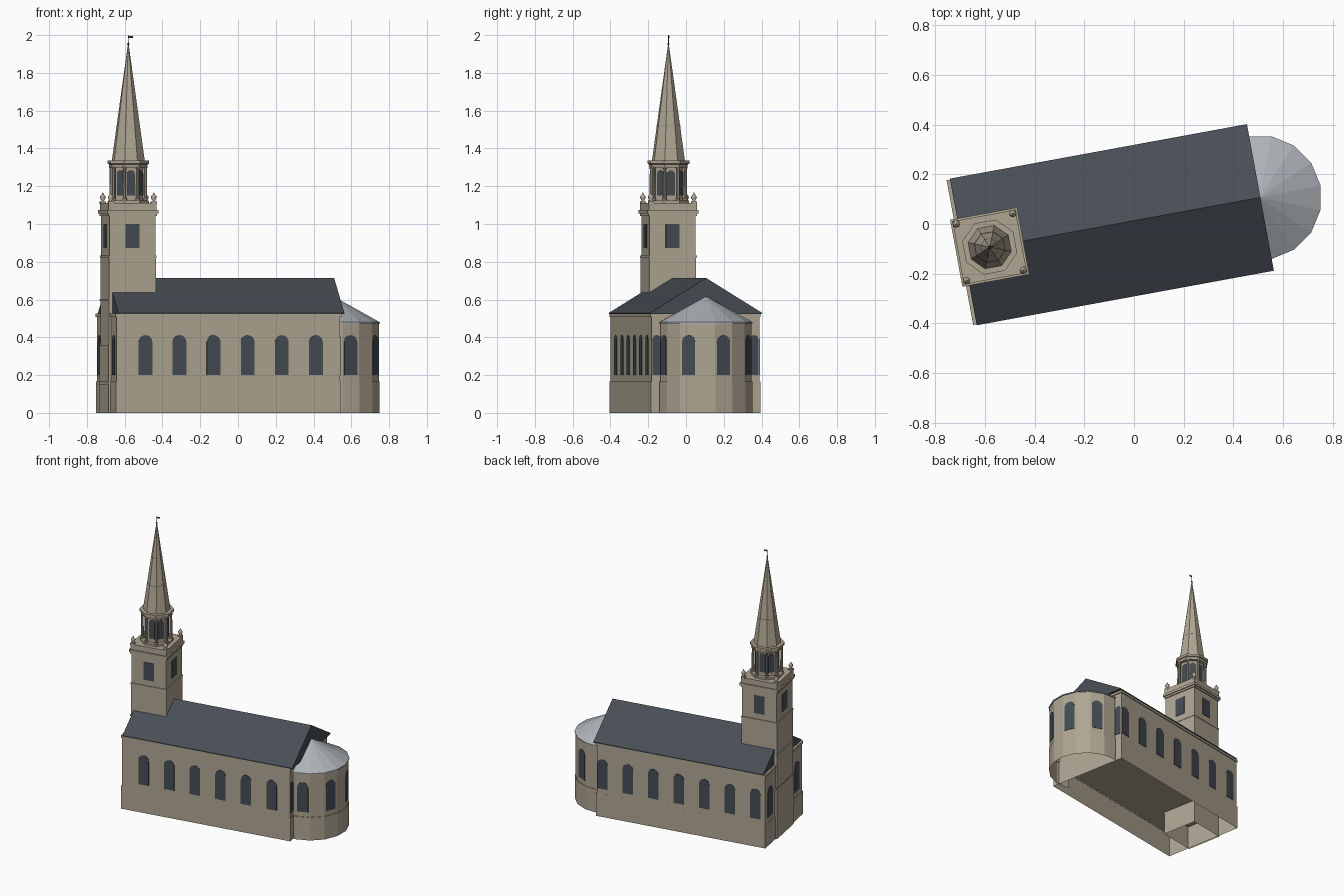
import bpy, bmesh
from math import sin, cos, pi, radians
from mathutils import Matrix, Vector

cube = bpy.data.objects.get("Cube")
if cube:
    bpy.data.objects.remove(cube, do_unlink=True)

TURN = radians(10.4)
PLACE = Matrix.Translation((-0.096, -0.004, 0)) @ Matrix.Rotation(TURN, 4, 'Z')


def material(name, rgb):
    m = bpy.data.materials.new(name)
    m.use_nodes = True
    m.diffuse_color = (*rgb, 1)
    m.node_tree.nodes["Principled BSDF"].inputs["Base Color"].default_value = (*rgb, 1)
    return m


STONE = material("stone", (0.43, 0.38, 0.29))
SLATE = material("slate", (0.065, 0.076, 0.09))
GLASS = material("dark_glass", (0.058, 0.072, 0.086))
LEAD = material("lead", (0.42, 0.45, 0.48))
IRON = material("iron", (0.06, 0.06, 0.055))


def loft(name, rings, mat, bottom=True, top=True, closed=True, smooth=False):
    """Skin a stack of equal rings of points."""
    bm = bmesh.new()
    rows = [[bm.verts.new(p) for p in ring] for ring in rings]
    n = len(rows[0])
    for a, b in zip(rows, rows[1:]):
        for i in range(n if closed else n - 1):
            j = (i + 1) % n
            bm.faces.new((a[i], a[j], b[j], b[i]))
    if bottom:
        bm.faces.new(rows[0][::-1])
    if top:
        bm.faces.new(rows[-1])
    if bottom and top:
        bmesh.ops.recalc_face_normals(bm, faces=bm.faces)
    mesh = bpy.data.meshes.new(name)
    bm.to_mesh(mesh)
    bm.free()
    mesh.materials.append(mat)
    for p in mesh.polygons:
        p.use_smooth = smooth and len(p.vertices) == 4
    ob = bpy.data.objects.new(name, mesh)
    ob.matrix_world = PLACE
    bpy.context.collection.objects.link(ob)
    return ob


def box(name, u0, u1, v0, v1, z0, z1, mat=STONE, **kw):
    ring = lambda z: [(u0, v0, z), (u1, v0, z), (u1, v1, z), (u0, v1, z)]
    return loft(name, [ring(z0), ring(z1)], mat, **kw)


def turned(name, cu, cv, profile, mat=STONE, n=8, start=pi / 8, **kw):
    """Regular n-sided solid from (radius, height) pairs."""
    rings = [[(cu + r * cos(start + 2 * pi * i / n), cv + r * sin(start + 2 * pi * i / n), z)
              for i in range(n)] for r, z in profile]
    return loft(name, rings, mat, **kw)


def pane(name, pos, angle, w, h, arched=True):
    """Thin window plate whose outward normal points along angle; pos is the sill centre."""
    r = w / 2
    if arched:
        outline = [(-r, 0), (r, 0)] + [(r * cos(pi * k / 8), h - r + r * sin(pi * k / 8))
                                      for k in range(9)]
    else:
        outline = [(-r, 0), (r, 0), (r, h), (-r, h)]
    out = Vector((cos(angle), sin(angle), 0))
    side = Vector((-sin(angle), cos(angle), 0))
    base = Vector(pos)
    rings = [[base + out * d + side * s + Vector((0, 0, t)) for s, t in outline]
             for d in (-0.002, 0.003)]
    return loft(name, rings, GLASS)


# Nave: open plinth, walls, cornice and gabled roof
W, E, HV = -0.609, 0.594, 0.290
STEP = 0.165
box("nave_plinth", W - 0.004, E + 0.004, -HV - 0.004, HV + 0.004, 0, STEP, bottom=False, top=False)
box("nave_walls", W, E, -HV, HV, STEP - 0.002, 0.51)
box("nave_cornice", W - 0.006, E + 0.006, -HV - 0.006, HV + 0.006, 0.508, 0.526)
gable = [(-0.3, 0.524), (0.3, 0.524), (0.3, 0.53), (0, 0.714), (-0.3, 0.53)]
loft("nave_roof", [[(u, v, z) for v, z in gable] for u in (-0.601, 0.615)], SLATE)

# Nave windows
SILL, WW, WH = 0.2, 0.074, 0.212
for i in range(6):
    pane("front_window", (-0.454 + 0.1834 * i, -HV, SILL), -pi / 2, WW, WH)
for i in range(7):
    pane("back_window", (0.555 - 0.1825 * i, HV, SILL), pi / 2, WW, WH)
for s in (-1, 1):
    pane("west_window", (W, 0.21 * s, SILL), pi, WW, WH)
    pane("east_window", (E, 0.262 * s, SILL), 0, 0.045, WH)

# Apse: half of a sixteen-sided drum with a conical roof
AU, AR = 0.610, 0.246


def arc(r, z):
    angles = [radians(-101.25 + 22.5 * k) - TURN for k in range(10)]
    return [(AU + r * cos(a), r * sin(a), z) for a in angles]


loft("apse_plinth", [arc(AR + 0.004, 0), arc(AR + 0.004, STEP), arc(AR, STEP)], STONE,
     bottom=False, top=False, closed=False)
loft("apse_wall", [arc(AR, STEP), arc(AR, 0.478)], STONE, bottom=False, closed=False)
loft("apse_roof", [arc(AR + 0.006, 0.474), arc(AR + 0.006, 0.48), arc(0.001, 0.617)], LEAD)
for a in (-67.5, -22.5, 22.5, 67.5):
    t = radians(a) - TURN
    d = AR * cos(pi / 16)
    pane("apse_window", (AU + d * cos(t), d * sin(t), SILL), t, WW, WH)

# Tower: stages of (name, half width, bottom, top)
TU = -0.493
stages = [("tower_base", 0.130, 0, 0.36), ("tower_shaft", 0.127, 0.36, 0.6),
          ("tower_upper_shaft", 0.126, 0.6, 0.826), ("tower_belfry", 0.1235, 0.826, 1.05),
          ("tower_plinth_band", 0.133, 0.150, STEP), ("shaft_band", 0.130, 0.594, 0.604),
          ("belfry_band", 0.129, 0.822, 0.832), ("tower_cornice_lower", 0.130, 1.042, 1.055),
          ("tower_cornice", 0.137, 1.055, 1.073), ("tower_parapet", 0.129, 1.073, 1.112)]
for name, h, z0, z1 in stages:
    hollow = name in ("tower_base", "tower_shaft", "tower_plinth_band")
    box(name, TU - h, TU + h, -h, h, z0, z1, bottom=not hollow, top=not hollow)
for k in range(4):
    a = k * pi / 2
    pane("belfry_window", (TU + 0.1235 * cos(a), 0.1235 * sin(a), 0.872), a, 0.075, 0.127, False)

# Corner urns
urn = [(0.010, 1.11), (0.010, 1.118), (0.006, 1.122), (0.015, 1.138),
       (0.014, 1.148), (0.006, 1.156), (0.002, 1.166)]
for su in (-1, 1):
    for sv in (-1, 1):
        box("urn_pedestal", TU + su * 0.116 - 0.014, TU + su * 0.116 + 0.014,
            sv * 0.116 - 0.014, sv * 0.116 + 0.014, 1.105, 1.118)
        turned("urn", TU + su * 0.116, sv * 0.116, urn, smooth=True)

# Lantern: octagonal core, dark openings and corner columns
turned("lantern_step", TU, 0, [(0.110, 1.11), (0.110, 1.125)])
turned("lantern_core", TU, 0, [(0.080, 1.12), (0.080, 1.32)])
turned("lantern_cornice", TU, 0, [(0.103, 1.3), (0.105, 1.316), (0.113, 1.320), (0.113, 1.336)])
for k in range(8):
    a = k * pi / 4
    d = 0.080 * cos(pi / 8)
    pane("lantern_opening", (TU + d * cos(a), d * sin(a), 1.15), a, 0.042, 0.135)
    c = a + pi / 8
    turned("lantern_column", TU + 0.093 * cos(c), 0.093 * sin(c),
           [(0.012, 1.12), (0.012, 1.135), (0.009, 1.137), (0.008, 1.29), (0.012, 1.305)])

# Spire with two raised rings
BASE, TIP, SR = 1.336, 1.945, 0.089
turned("spire", TU, 0, [(SR, BASE), (0.003, TIP)])
for z in (1.52, 1.71):
    r = SR * (TIP - z) / (TIP - BASE) + 0.002
    turned("spire_ring", TU, 0, [(r, z - 0.003), (r, z + 0.003)])

# Weathervane
turned("vane_pole", TU, 0, [(0.003, 1.93), (0.002, 2.0)], IRON)
turned("vane_ball", TU, 0, [(0.002, 1.946), (0.007, 1.953), (0.002, 1.96)], IRON)
box("vane_flag", TU, TU + 0.024, -0.0015, 0.0015, 1.986, 1.996, IRON)
